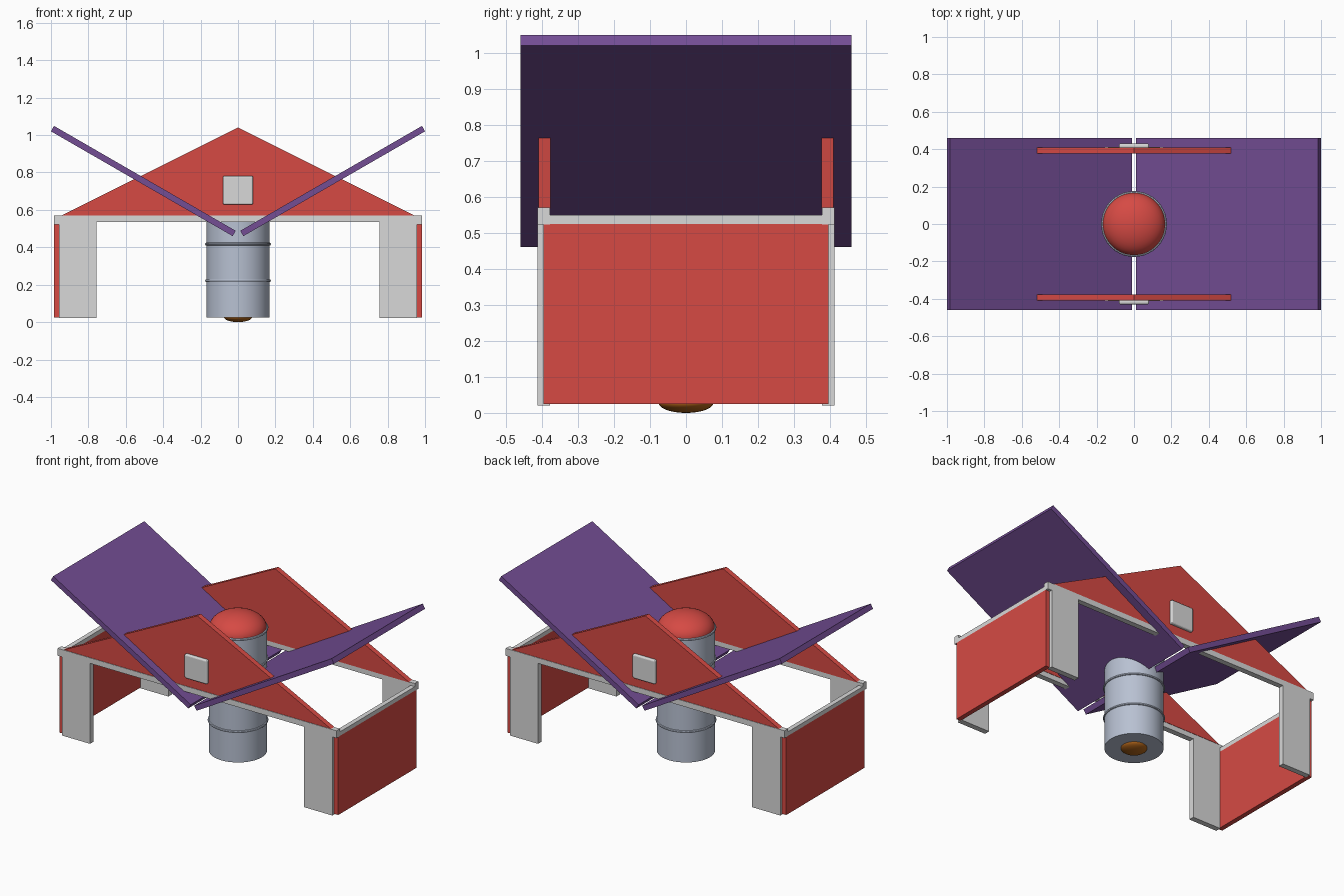
import bpy, bmesh, math

cube = bpy.data.objects.get("Cube")
if cube:
    bpy.data.objects.remove(cube, do_unlink=True)


def material(name, r, g, b):
    """Flat material from 0-255 display values, stored as linear."""
    lin = [((c / 255 + 0.055) / 1.055) ** 2.4 for c in (r, g, b)] + [1]
    m = bpy.data.materials.new(name)
    m.use_nodes = True
    m.diffuse_color = lin
    m.node_tree.nodes["Principled BSDF"].inputs["Base Color"].default_value = lin
    return m


RED = material("red", 214, 74, 68)
PURPLE = material("purple", 115, 77, 148)
GREY = material("light grey", 216, 216, 216)
STEEL = material("blue grey steel", 184, 193, 210)
AMBER = material("amber", 176, 100, 25)


def make(name, bm, mat, smooth=False):
    bmesh.ops.recalc_face_normals(bm, faces=bm.faces)
    mesh = bpy.data.meshes.new(name)
    bm.to_mesh(mesh)
    bm.free()
    mesh.materials.append(mat)
    ob = bpy.data.objects.new(name, mesh)
    bpy.context.collection.objects.link(ob)
    if smooth:
        bpy.ops.object.select_all(action='DESELECT')
        ob.select_set(True)
        bpy.context.view_layer.objects.active = ob
        bpy.ops.object.shade_smooth_by_angle(angle=math.radians(35))
    return ob


def prism(name, outline, y0, y1, mat):
    """Extrude an x-z outline between two y values."""
    bm = bmesh.new()
    face = bm.faces.new([bm.verts.new((x, y0, z)) for x, z in outline])
    new = bmesh.ops.extrude_face_region(bm, geom=[face])["geom"]
    bmesh.ops.translate(bm, vec=(0, y1 - y0, 0),
                        verts=[v for v in new if isinstance(v, bmesh.types.BMVert)])
    return make(name, bm, mat)


def box(name, x0, x1, y0, y1, z0, z1, mat):
    return prism(name, [(x0, z0), (x1, z0), (x1, z1), (x0, z1)], y0, y1, mat)


def lathe(name, profile, mat, steps=40):
    """Spin an r-z profile around the vertical axis."""
    bm = bmesh.new()
    vs = [bm.verts.new((r, 0, z)) for r, z in profile]
    es = [bm.edges.new(p) for p in zip(vs, vs[1:])]
    bmesh.ops.spin(bm, geom=vs + es, cent=(0, 0, 0), axis=(0, 0, 1),
                   angle=math.tau, steps=steps)
    bmesh.ops.remove_doubles(bm, verts=bm.verts, dist=0.0005)
    return make(name, bm, mat, smooth=True)


def dome(radius, height, base):
    return [(radius * math.cos(i * math.pi / 20), base + height * math.sin(i * math.pi / 20))
            for i in range(11)]


# Front and back frames: gable, beam and badge
for end, s in (("front", -1), ("back", 1)):
    prism(end + "_gable", [(-0.95, 0.567), (0.95, 0.567), (0, 1.04)],
          s * 0.376, s * 0.41, RED)
    box(end + "_beam", -0.985, 0.985, s * 0.378, s * 0.413, 0.535, 0.57, GREY)
    badge = box(end + "_badge", -0.08, 0.08, s * 0.405, s * 0.43, 0.628, 0.782, GREY)
    bevel = badge.modifiers.new("Bevel", 'BEVEL')
    bevel.width = 0.009
    bevel.segments = 3
    # Wide legs under each beam
    for side, t in (("left", 1), ("right", -1)):
        box(f"{end}_{side}_leg", t * 0.757, t * 0.956, s * 0.378, s * 0.413, 0.021, 0.536, GREY)
        box(f"{end}_{side}_cap", t * 0.953, t * 0.985, s * 0.378, s * 0.413, 0.523, 0.537, GREY)

# End walls, their top rails and the raised roof panels
for side, t in (("left", 1), ("right", -1)):
    box(side + "_wall", t * 0.955, t * 0.985, -0.395, 0.395, 0.025, 0.524, RED)
    box(side + "_rail", t * 0.955, t * 0.985, -0.38, 0.38, 0.524, 0.55, GREY)
    prism(side + "_roof_panel", [(t * 0.012, 0.488), (t * 0.984, 1.049),
                                 (t, 1.02), (t * 0.029, 0.46)], -0.46, 0.46, PURPLE)

# Central drum with hoops, domed lid and bottom knob
lathe("drum", [(0, 0.025), (0.169, 0.025), (0.169, 0.81), (0, 0.81)], STEEL)
for i in range(1, 5):
    z = 0.025 + 0.196 * i
    ring = [(0.168 + 0.008 * math.cos(a * math.pi / 4), z + 0.008 * math.sin(a * math.pi / 4))
            for a in range(9)]
    lathe(f"hoop_{i}", ring, STEEL)
lathe("lid_dome", dome(0.167, 0.1, 0.81), RED)
lathe("bottom_knob", dome(0.076, -0.028, 0.028), AMBER, 24)
